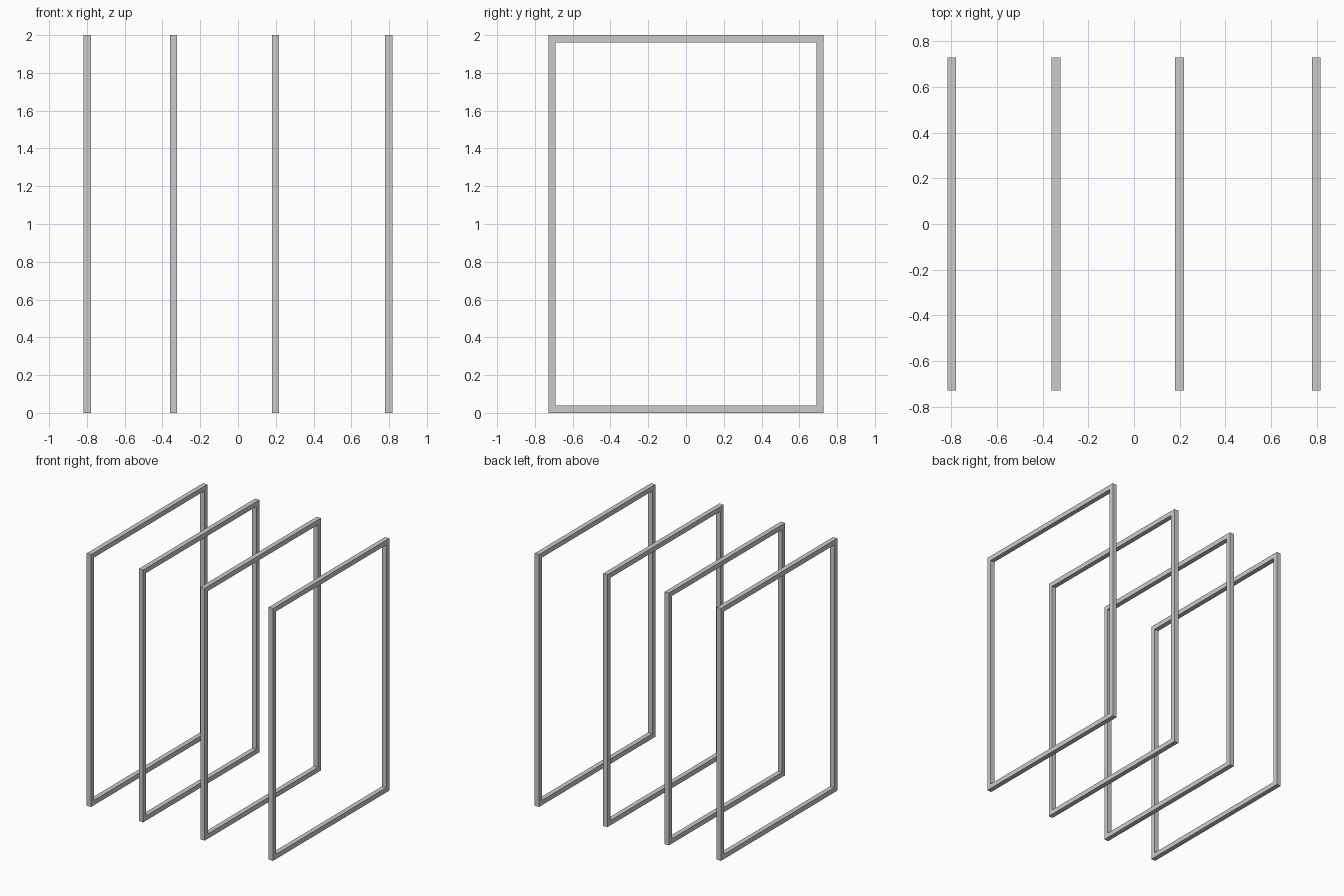
import bpy
import bmesh

if "Cube" in bpy.data.objects:
    bpy.data.objects.remove(bpy.data.objects["Cube"])

HALF_Y, HEIGHT = 0.728, 2.0   # outer size of each frame
BAR, DEPTH = 0.038, 0.038     # bar width in the frame plane, bar depth along x


def rectangle(bm, x, inset):
    """Four corners of a rectangle in the yz plane."""
    y, low, high = HALF_Y - inset, inset, HEIGHT - inset
    return [bm.verts.new((x, *p)) for p in ((-y, low), (y, low), (y, high), (-y, high))]


def add_frame(name, x):
    """Open rectangular frame: a square bar swept around four mitred corners."""
    bm = bmesh.new()
    h = DEPTH / 2
    loops = [rectangle(bm, -h, 0), rectangle(bm, h, 0),
             rectangle(bm, h, BAR), rectangle(bm, -h, BAR)]
    for a, b in zip(loops, loops[1:] + loops[:1]):
        for i in range(4):
            j = (i + 1) % 4
            bm.faces.new((a[i], a[j], b[j], b[i]))
    bmesh.ops.recalc_face_normals(bm, faces=bm.faces)
    mesh = bpy.data.meshes.new(name)
    bm.to_mesh(mesh)
    bm.free()
    obj = bpy.data.objects.new(name, mesh)
    obj.location.x = x
    bpy.context.collection.objects.link(obj)


# Four upright frames, spaced progressively wider from left to right
for n, x in enumerate((-0.798, -0.341, 0.199, 0.798), 1):
    add_frame(f"upright_frame_{n}", x)
